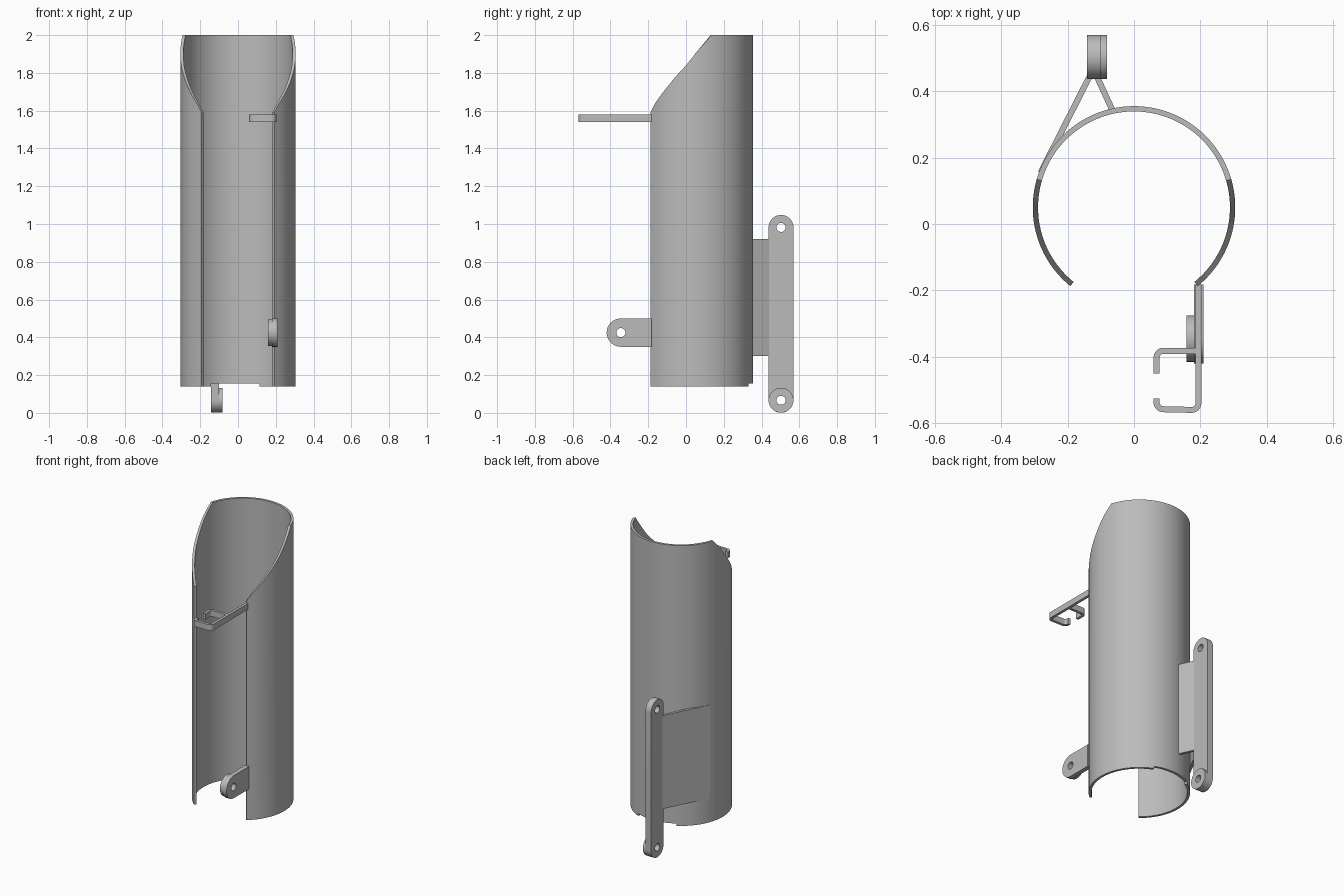
import bpy, bmesh, math
from mathutils import Matrix, Vector

cube = bpy.data.objects.get("Cube")
if cube:
    bpy.data.objects.remove(cube, do_unlink=True)

grey = bpy.data.materials.new("plain grey")
grey.use_nodes = True
colour = (0.5, 0.5, 0.5, 1)
grey.diffuse_color = colour
grey.node_tree.nodes["Principled BSDF"].inputs["Base Color"].default_value = colour


def finish(name, bm):
    bmesh.ops.remove_doubles(bm, verts=bm.verts, dist=1e-5)
    bmesh.ops.recalc_face_normals(bm, faces=bm.faces)
    mesh = bpy.data.meshes.new(name)
    bm.to_mesh(mesh)
    bm.free()
    mesh.materials.append(grey)
    mesh.shade_smooth()
    mesh.set_sharp_from_angle(angle=math.radians(30))
    obj = bpy.data.objects.new(name, mesh)
    bpy.context.collection.objects.link(obj)
    return obj


def arc(cx, cy, r, start, end, steps=12):
    return [(cx + r * math.cos(math.radians(start + (end - start) * i / steps)),
             cy + r * math.sin(math.radians(start + (end - start) * i / steps)))
            for i in range(steps + 1)]


def circle(cx, cy, r, steps=40):
    return arc(cx, cy, r, 0, 360, steps)[:-1]


def strip(path, width):
    """Outline of a path thickened to a constant width."""
    pts = [Vector(p) for p in path]
    left, right = [], []
    for i, p in enumerate(pts):
        d_in = (p - pts[i - 1]).normalized() if i else (pts[1] - p).normalized()
        d_out = (pts[i + 1] - p).normalized() if i < len(pts) - 1 else d_in
        d = (d_in + d_out).normalized()
        n = Vector((-d.y, d.x)) * width / 2
        left.append(p + n)
        right.append(p - n)
    return left + right[::-1]


def plate(name, loops, low, high, sideways=False):
    """Extrude outlines (with holes) along z, or along x when sideways."""
    curve = bpy.data.curves.new(name, "CURVE")
    curve.dimensions = "2D"
    curve.fill_mode = "BOTH"
    curve.extrude = (high - low) / 2
    for loop in loops:
        spline = curve.splines.new("POLY")
        spline.points.add(len(loop) - 1)
        for point, (u, v) in zip(spline.points, loop):
            point.co = (u, v, 0, 1)
        spline.use_cyclic_u = True
    helper = bpy.data.objects.new(name + " outline", curve)
    bpy.context.collection.objects.link(helper)
    deps = bpy.context.evaluated_depsgraph_get()
    mesh = bpy.data.meshes.new_from_object(helper.evaluated_get(deps))
    bm = bmesh.new()
    bm.from_mesh(mesh)
    bpy.data.objects.remove(helper)
    bpy.data.curves.remove(curve)
    bpy.data.meshes.remove(mesh)
    bm.transform(Matrix.Translation((0, 0, (low + high) / 2)))
    if sideways:
        bm.transform(Matrix(((0, 0, 1, 0), (1, 0, 0, 0), (0, 1, 0, 0), (0, 0, 0, 1))))
    return finish(name, bm)


# Open tube with a scooped top and a shallow notch at the back of its foot
CENTRE_Y, OUTER, INNER = 0.05, 0.305, 0.289
SCOOP = [(-0.19, 1.585), (-0.16, 1.645), (-0.12, 1.70), (-0.06, 1.775),
         (0, 1.84), (0.06, 1.915), (0.135, 2.0)]


def scoop_height(y):
    for (y0, z0), (y1, z1) in zip(SCOOP, SCOOP[1:]):
        if y <= y1:
            return z0 + (z1 - z0) * max(0, y - y0) / (y1 - y0)
    return SCOOP[-1][1]


gap = math.radians(-51)
sweep = math.pi - 2 * gap
notch = [math.acos(0.12 / OUTER), math.acos(-0.15 / OUTER)]
rim = math.asin((SCOOP[-1][0] - CENTRE_Y) / OUTER)
angles = [gap + sweep * i / 120 for i in range(121)] + [rim, math.pi - rim]
for a in notch:
    angles += [a - 0.0005, a + 0.0005]
bm = bmesh.new()
columns = []
for a in sorted(angles):
    top = scoop_height(CENTRE_Y + OUTER * math.sin(a))
    foot = 0.155 if notch[0] < a < notch[1] else 0.14
    columns.append([bm.verts.new((r * math.cos(a), CENTRE_Y + r * math.sin(a), z))
                    for r, z in ((OUTER, foot), (OUTER, top), (INNER, top), (INNER, foot))])
for c, d in zip(columns, columns[1:]):
    for i in range(4):
        j = (i + 1) % 4
        bm.faces.new((c[i], c[j], d[j], d[i]))
bm.faces.new(columns[0])
bm.faces.new(columns[-1][::-1])
finish("tube", bm)

# Front lug with its round boss
lug_y, lug_z = -0.345, 0.425
hole = circle(lug_y, lug_z, 0.024)
lug = [(-0.183, 0.35), (-0.183, 0.50)] + arc(lug_y, lug_z, 0.075, 90, 270, 24)
plate("front_lug", [lug, hole], 0.18, 0.21, True)
plate("front_lug_boss", [circle(lug_y, lug_z, 0.07), hole], 0.158, 0.18, True)

# Flat clip at the upper front: long arm curling into a C
lower = ([(0.068, -0.525)] + arc(0.088, -0.538, 0.02, 180, 270, 8)
         + arc(0.174, -0.54, 0.02, 270, 360, 8) + [(0.194, -0.183)])
upper = [(0.068, -0.45)] + arc(0.088, -0.402, 0.02, 180, 90, 8) + [(0.194, -0.382)]
plate("clip_arm", [strip(lower, 0.018)], 1.54, 1.58)
plate("clip_finger", [strip(upper, 0.018)], 1.54, 1.58)

# Rear post with rounded, drilled ends and a boss at the foot
post_y, post_r, low_z, high_z = 0.503, 0.066, 0.067, 0.982
low_hole, high_hole = circle(post_y, low_z, 0.024), circle(post_y, high_z, 0.024)
post = arc(post_y, low_z, post_r, 180, 360, 24) + arc(post_y, high_z, post_r, 0, 180, 24)
plate("rear_post", [post, low_hole, high_hole], -0.142, -0.1, True)
plate("rear_post_boss", [circle(post_y, low_z, post_r), low_hole], -0.1, -0.082, True)

# Two webs joining the post to the tube
plate("long_web", [strip([(-0.281, 0.155), (-0.131, 0.45)], 0.018)], 0.30, 0.92)
plate("short_web", [strip([(-0.066, 0.345), (-0.112, 0.445)], 0.018)], 0.30, 0.92)
